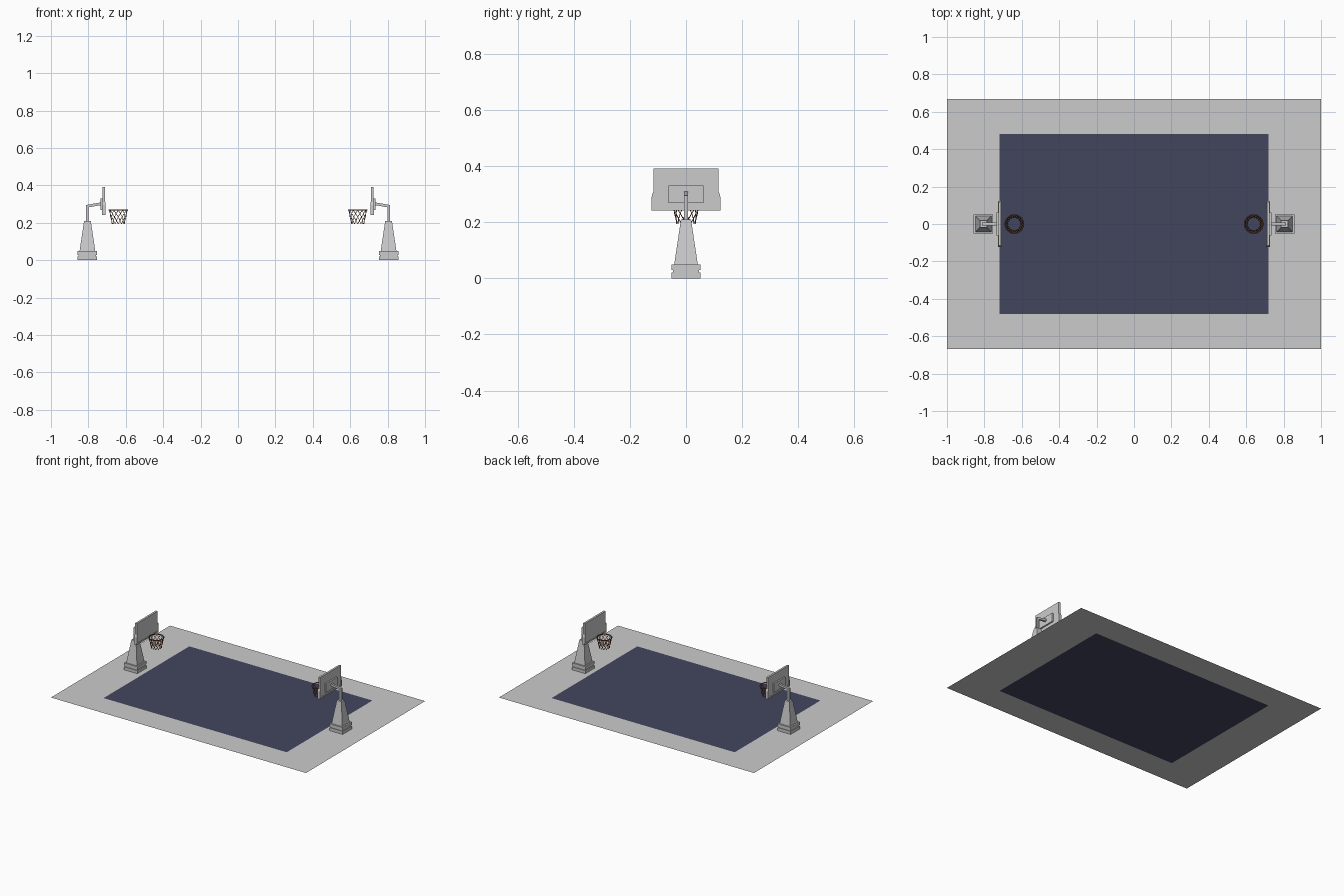
import bpy, bmesh, math
from mathutils import Vector, Matrix

if "Cube" in bpy.data.objects:
    bpy.data.objects.remove(bpy.data.objects["Cube"])

W, D = 1.0, 0.667          # apron half size
CX, CY = 0.718, 0.48       # court half size
POST_X, RIM_X = 0.805, 0.64


def material(name, rgb):
    m = bpy.data.materials.new(name)
    m.diffuse_color = (*rgb, 1)
    m.use_nodes = True
    m.node_tree.nodes["Principled BSDF"].inputs["Base Color"].default_value = m.diffuse_color
    return m


def finish(bm, name, mat=None, mirror=True, smooth=False):
    bmesh.ops.recalc_face_normals(bm, faces=bm.faces[:])
    me = bpy.data.meshes.new(name)
    bm.to_mesh(me)
    bm.free()
    ob = bpy.data.objects.new(name, me)
    bpy.context.collection.objects.link(ob)
    if mat:
        me.materials.append(mat)
    if smooth:
        for p in me.polygons:
            p.use_smooth = True
    if mirror:
        ob.modifiers.new("other_end", "MIRROR").use_axis[0] = True
    return ob


def frustum(bm, cx, z0, z1, a, b):
    """Square block with half widths a (bottom) and b (top)."""
    rings = [[bm.verts.new((cx + sx * r, sy * r, z))
              for sx, sy in ((-1, -1), (1, -1), (1, 1), (-1, 1))]
             for z, r in ((z0, a), (z1, b))]
    bm.faces.new(rings[0])
    bm.faces.new(rings[1])
    for i in range(4):
        j = (i + 1) % 4
        bm.faces.new((rings[0][i], rings[0][j], rings[1][j], rings[1][i]))


def extrude_profile(bm, pts, vec):
    f = bm.faces.new([bm.verts.new(p) for p in pts])
    r = bmesh.ops.extrude_face_region(bm, geom=[f], use_keep_orig=True)
    vs = [v for v in r["geom"] if isinstance(v, bmesh.types.BMVert)]
    bmesh.ops.translate(bm, verts=vs, vec=vec)


def rod(bm, a, b, r, sides=4):
    a, b = Vector(a), Vector(b)
    d = b - a
    m = Matrix.Translation((a + b) / 2) @ d.to_track_quat("Z", "Y").to_matrix().to_4x4()
    bmesh.ops.create_cone(bm, cap_ends=True, segments=sides, radius1=r, radius2=r,
                          depth=d.length, matrix=m)


orange = material("rim_orange", (0.24, 0.09, 0.04))
blue = material("court_blue", (0.055, 0.06, 0.11))

# Flat apron around the court
corners = ((-1, -1), (1, -1), (1, 1), (-1, 1))
bm = bmesh.new()
outer = [bm.verts.new((x * W, y * D, 0)) for x, y in corners]
inner = [bm.verts.new((x * CX, y * CY, 0)) for x, y in corners]
for i in range(4):
    j = (i + 1) % 4
    bm.faces.new((outer[i], outer[j], inner[j], inner[i]))
finish(bm, "apron", mirror=False)

# Playing surface
bm = bmesh.new()
bm.faces.new([bm.verts.new((x * CX, y * CY, 0)) for x, y in corners])
finish(bm, "court", blue, mirror=False)

# Stepped base with a groove
bm = bmesh.new()
frustum(bm, POST_X, 0.0, 0.021, 0.052, 0.052)
frustum(bm, POST_X, 0.021, 0.029, 0.047, 0.047)
frustum(bm, POST_X, 0.029, 0.049, 0.052, 0.052)
finish(bm, "base")

# Tapered pedestal
bm = bmesh.new()
frustum(bm, POST_X, 0.049, 0.21, 0.042, 0.018)
finish(bm, "pedestal")

# Bent support arm
bm = bmesh.new()
arm = [(0.813, 0.2), (0.813, 0.295), (0.733, 0.309), (0.733, 0.294), (0.798, 0.283), (0.798, 0.2)]
extrude_profile(bm, [(x, -0.007, z) for x, z in arm], (0, 0.014, 0))
finish(bm, "support_arm")

# Mounting plate behind the board
bm = bmesh.new()
extrude_profile(bm, [(0.724, y, z) for y, z in
                     ((-0.062, 0.268), (0.062, 0.268), (0.062, 0.33), (-0.062, 0.33))], (0.011, 0, 0))
finish(bm, "mounting_plate")

# Backboard
bm = bmesh.new()
extrude_profile(bm, [(0.711, y, z) for y, z in
                     ((-0.116, 0.246), (0.116, 0.246), (0.116, 0.391), (-0.116, 0.391))], (0.014, 0, 0))
finish(bm, "backboard")

# U-shaped pad around the lower edge
bm = bmesh.new()
half = [(0.123, 0.241), (0.122, 0.295), (0.116, 0.31), (0.112, 0.295), (0.112, 0.251)]
prof = half + [(-y, z) for y, z in reversed(half)]
extrude_profile(bm, [(0.708, y, z) for y, z in prof], (0.02, 0, 0))
finish(bm, "edge_pad")

# Rim ring
bm = bmesh.new()
N, S, R, r = 24, 6, 0.049, 0.0035
grid = [[bm.verts.new((RIM_X + (R + r * math.cos(b)) * math.cos(a),
                       (R + r * math.cos(b)) * math.sin(a), 0.268 + r * math.sin(b)))
         for b in (k * math.tau / S for k in range(S))]
        for a in (i * math.tau / N for i in range(N))]
for i in range(N):
    for k in range(S):
        i2, k2 = (i + 1) % N, (k + 1) % S
        bm.faces.new((grid[i][k], grid[i2][k], grid[i2][k2], grid[i][k2]))
finish(bm, "rim", orange, smooth=True)

# Net of crossing strands
bm = bmesh.new()
STRANDS, STEPS = 12, 4
for s in range(STRANDS):
    for way in (-1, 1):
        pts = []
        for k in range(STEPS + 1):
            t = k / STEPS
            a = math.tau / STRANDS * (s + way * 2 * t)
            rad = 0.049 - 0.016 * t
            pts.append((RIM_X + rad * math.cos(a), rad * math.sin(a), 0.268 - 0.074 * t))
        for p, q in zip(pts, pts[1:]):
            rod(bm, p, q, 0.0016)
finish(bm, "net", orange)
